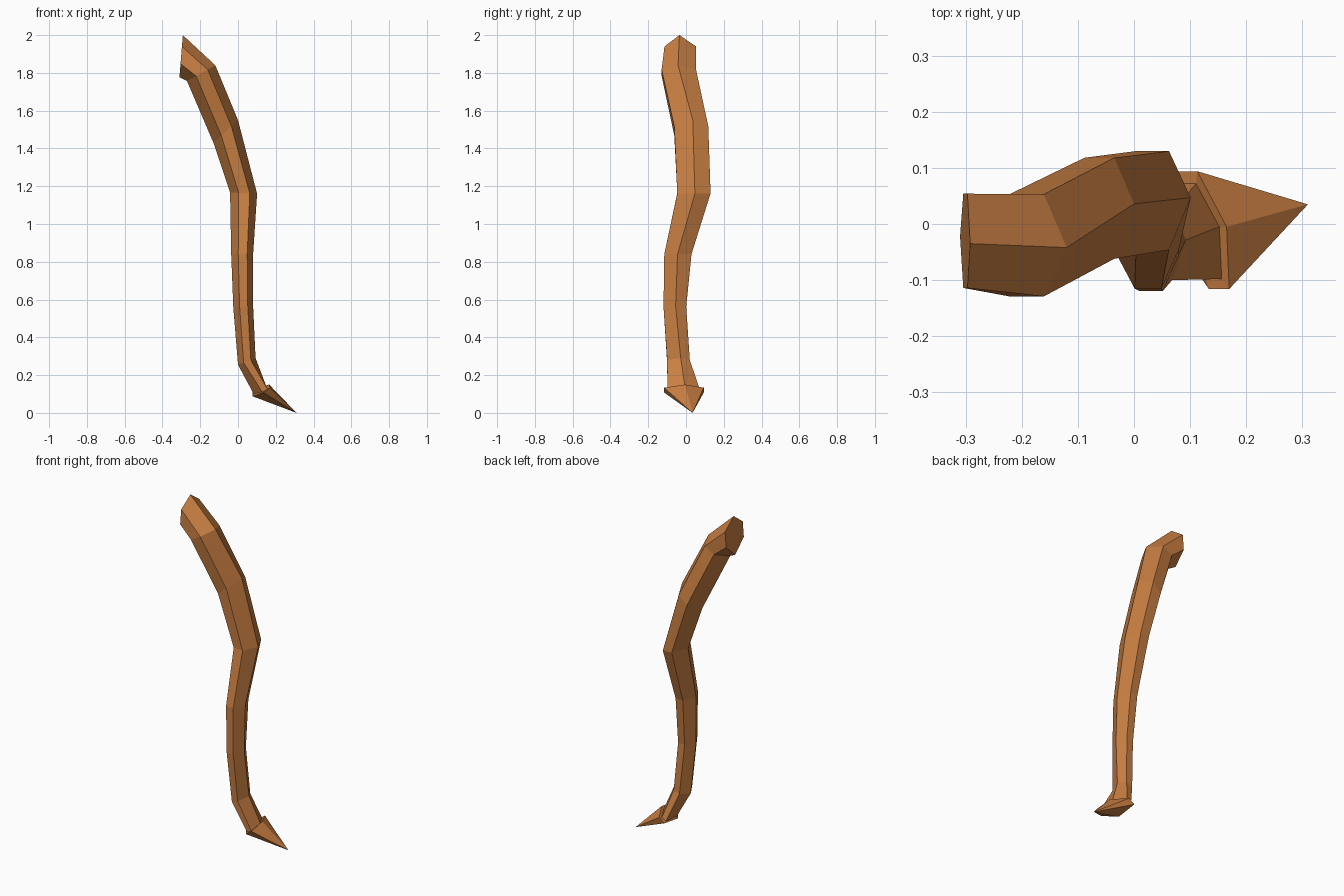
import bpy, bmesh
from mathutils import Vector

if "Cube" in bpy.data.objects:
    bpy.data.objects.remove(bpy.data.objects["Cube"])

wood = bpy.data.materials.new("warm brown")
wood.diffuse_color = (0.58, 0.21, 0.055, 1)
wood.use_nodes = True
wood.node_tree.nodes["Principled BSDF"].inputs["Base Color"].default_value = wood.diffuse_color

# Hexagonal sections: outer x, z, inner x, z, outer y, inner y, middle y, half width, skew
SECTIONS = [
    (-.292, 2.0, -.31, 1.777, -.035, -.022, -.03, .084, 0),
    (-.12, 1.84, -.27, 1.757, -.042, -.035, -.038, .091, 0),
    (0, 1.55, -.13, 1.43, .036, .03, .028, .09, 0),
    (.101, 1.16, -.042, 1.167, .047, .04, .042, .088, 0),
    (.08, .84, -.036, .84, -.045, -.045, -.043, .072, 0),
    (.08, .565, -.025, .56, -.055, -.06, -.059, .06, 0),
    (.093, .29, 0, .255, -.028, -.045, -.04, .06, 0),
    (.152, .135, .083, .1, -.005, -.03, -.013, .085, .27),
    (.165, .15, .077, .088, -.005, -.035, -.011, .105, .27),
]


def section(x0, z0, x1, z1, y0, y1, ym, w, skew):
    a, e = Vector((x0, y0, z0)), Vector((x1, y1, z1))

    def side(t, s):
        p = a.lerp(e, t)
        return Vector((p.x - skew * s * w, ym + s * w, p.z))
    return [a, side(.27, 1), side(.68, 1), e, side(.68, -1), side(.27, -1)]


def build(name, sections, cap_start=False, tip=None):
    bm = bmesh.new()
    rings = [[bm.verts.new(p) for p in section(*s)] for s in sections]
    for r, q in zip(rings, rings[1:]):
        for i in range(6):
            j = (i + 1) % 6
            bm.faces.new((r[i], r[j], q[j], q[i]))
    if cap_start:
        bm.faces.new(rings[0])
    if tip:
        t = bm.verts.new(tip)
        for i in range(6):
            bm.faces.new((rings[-1][i], rings[-1][(i + 1) % 6], t))
    bmesh.ops.recalc_face_normals(bm, faces=bm.faces)
    me = bpy.data.meshes.new(name)
    bm.to_mesh(me)
    bm.free()
    me.materials.append(wood)
    bpy.context.collection.objects.link(bpy.data.objects.new(name, me))


# Crooked shaft with flared collar, ending in a pointed claw
build("crooked_branch", SECTIONS, cap_start=True, tip=(.31, .035, 0))
